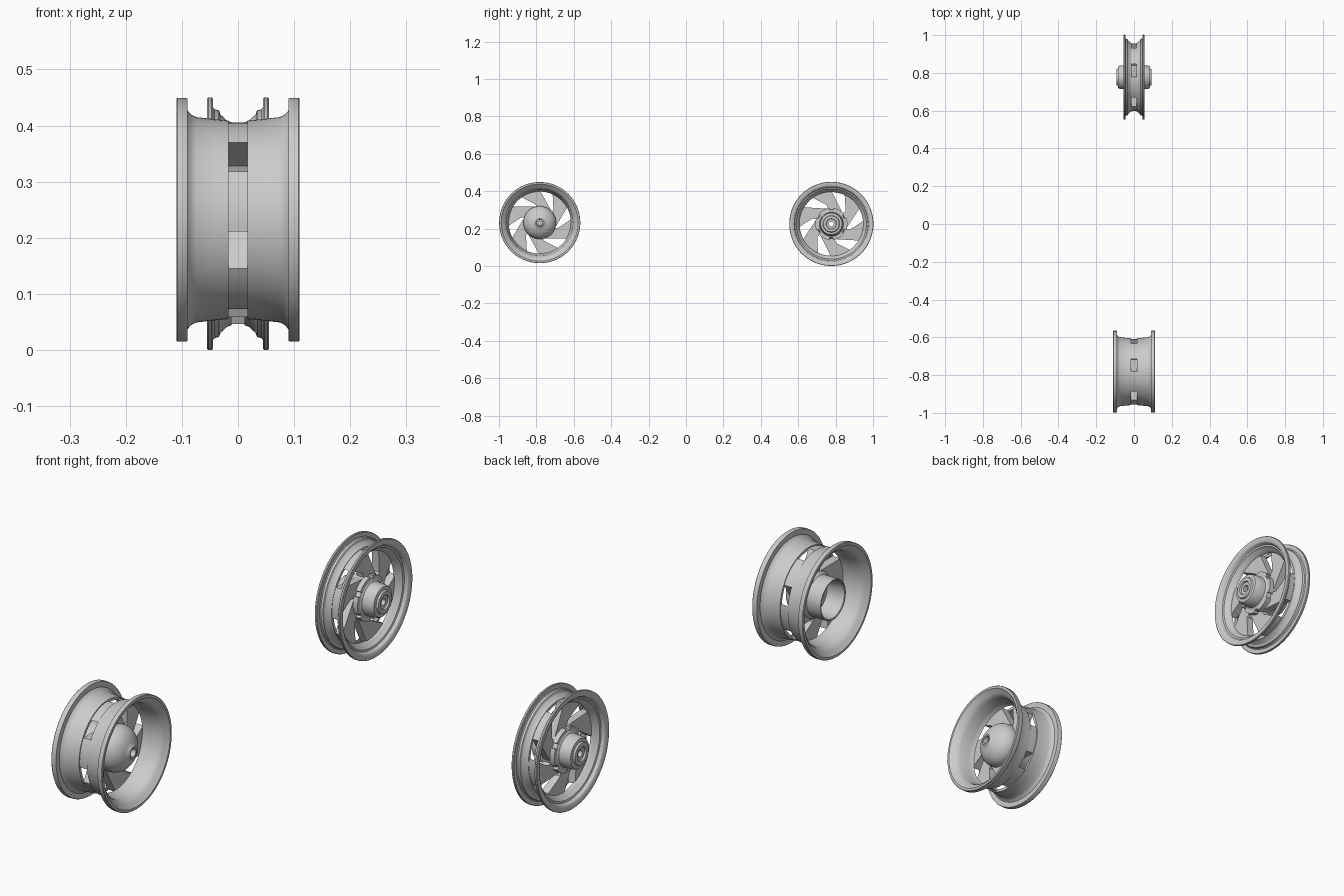
import bpy, bmesh, math
from math import sin, cos, pi, radians

if "Cube" in bpy.data.objects:
    bpy.data.objects.remove(bpy.data.objects["Cube"])


def finish(name, bm, loc):
    bmesh.ops.remove_doubles(bm, verts=bm.verts, dist=1e-6)
    bmesh.ops.recalc_face_normals(bm, faces=bm.faces)
    me = bpy.data.meshes.new(name)
    bm.to_mesh(me)
    bm.free()
    ob = bpy.data.objects.new(name, me)
    bpy.context.collection.objects.link(ob)
    ob.location = loc
    bpy.ops.object.select_all(action='DESELECT')
    ob.select_set(True)
    bpy.context.view_layer.objects.active = ob
    bpy.ops.object.shade_smooth_by_angle(angle=radians(30))
    return ob


def revolve(name, profile, loc, mirror=False, n=96):
    """Spin a closed (x, radius) section around the axle."""
    bm = bmesh.new()
    for s in ((1, -1) if mirror else (1,)):
        rings = [[bm.verts.new((s * x, r * cos(2 * pi * i / n), r * sin(2 * pi * i / n)))
                  for i in range(n)] for x, r in profile]
        for k in range(len(rings)):
            a, b = rings[k], rings[(k + 1) % len(rings)]
            for i in range(n):
                j = (i + 1) % n
                bm.faces.new((a[i], a[j], b[j], b[i]))
    return finish(name, bm, loc)


def prisms(name, outline, half, loc, count=6):
    """Extrude a (y, z) outline along the axle and repeat it around."""
    bm = bmesh.new()
    for k in range(count):
        t = 2 * pi * k / count
        pts = [(y * cos(t) - z * sin(t), y * sin(t) + z * cos(t)) for y, z in outline]
        lo = [bm.verts.new((-half, *p)) for p in pts]
        hi = [bm.verts.new((half, *p)) for p in pts]
        bm.faces.new(lo)
        bm.faces.new(hi)
        for i in range(len(pts)):
            j = (i + 1) % len(pts)
            bm.faces.new((lo[i], lo[j], hi[j], hi[i]))
    return finish(name, bm, loc)


def arc(r, a, b, n=10):
    return [(r * cos(radians(a + (b - a) * i / n)), r * sin(radians(a + (b - a) * i / n)))
            for i in range(n + 1)]


def blade(hub_r, rim_r):
    """Swept spoke: tangent leading edge, bowed trailing edge."""
    k = rim_r / 0.173
    trail = [(-.088, .131), (-.068, .121), (-.048, .111), (-.032, .102), (-.022, .096), (-.018, hub_r / k + .001)]
    return (arc(hub_r, 30, 30.1, 1)[:1] + arc(rim_r, 90, 127)
            + [(y * k, z * k) for y, z in trail] + arc(hub_r, 90, 91, 1)[:1]
            + arc(0.05, 90, 30, 6))


REAR = (0, -0.782, 0.232)
FRONT = (0, 0.777, 0.225)

# wide wheel: two rim halves
revolve("wide_rim", [(.017, .177), (.04, .179), (.075, .183), (.084, .188), (.09, .195),
                     (.09, .2155), (.093, .217), (.108, .217), (.11, .215), (.11, .206),
                     (.104, .200), (.097, .191), (.09, .184), (.078, .178), (.04, .173),
                     (.024, .170), (.017, .166)], REAR, mirror=True)
prisms("wide_wheel_spokes", blade(.085, .173), .017, REAR)

# domed hub cap on one side, open drum on the other
dome = [(.025 + .066 * sin(radians(a)), .088 * cos(radians(a))) for a in range(0, 76, 7)]
revolve("wide_wheel_hub", [(-.09, .078), (-.03, .078), (-.018, .088)] + dome
        + [(.094, .022), (.094, .016), (.075, .015), (.075, .004), (-.01, .004),
           (-.01, .066), (-.04, .068), (-.088, .072), (-.09, .074)], REAR)

# narrow wheel: stepped rim halves
revolve("narrow_rim", [(.012, .181), (.020, .184), (.026, .190), (.031, .194), (.034, .202),
                       (.042, .204), (.045, .208), (.045, .2235), (.047, .225), (.053, .225),
                       (.055, .223), (.055, .208), (.051, .201), (.044, .197), (.040, .195),
                       (.038, .188), (.031, .184), (.025, .177), (.017, .172), (.012, .170)],
       FRONT, mirror=True)
prisms("narrow_wheel_spokes", blade(.080, .179), .015, FRONT)

# stepped hub with a through bore
side = [(.016, .078), (.032, .074), (.038, .064), (.078, .061), (.084, .057), (.086, .045),
        (.093, .042), (.093, .028), (.086, .026), (.086, .013)]
revolve("narrow_wheel_hub", side + [(-x, r) for x, r in reversed(side)], FRONT)

# slotted collar around the hub
prisms("hub_collar", arc(.086, 37, 83) + arc(.070, 83, 37), .034, FRONT)
